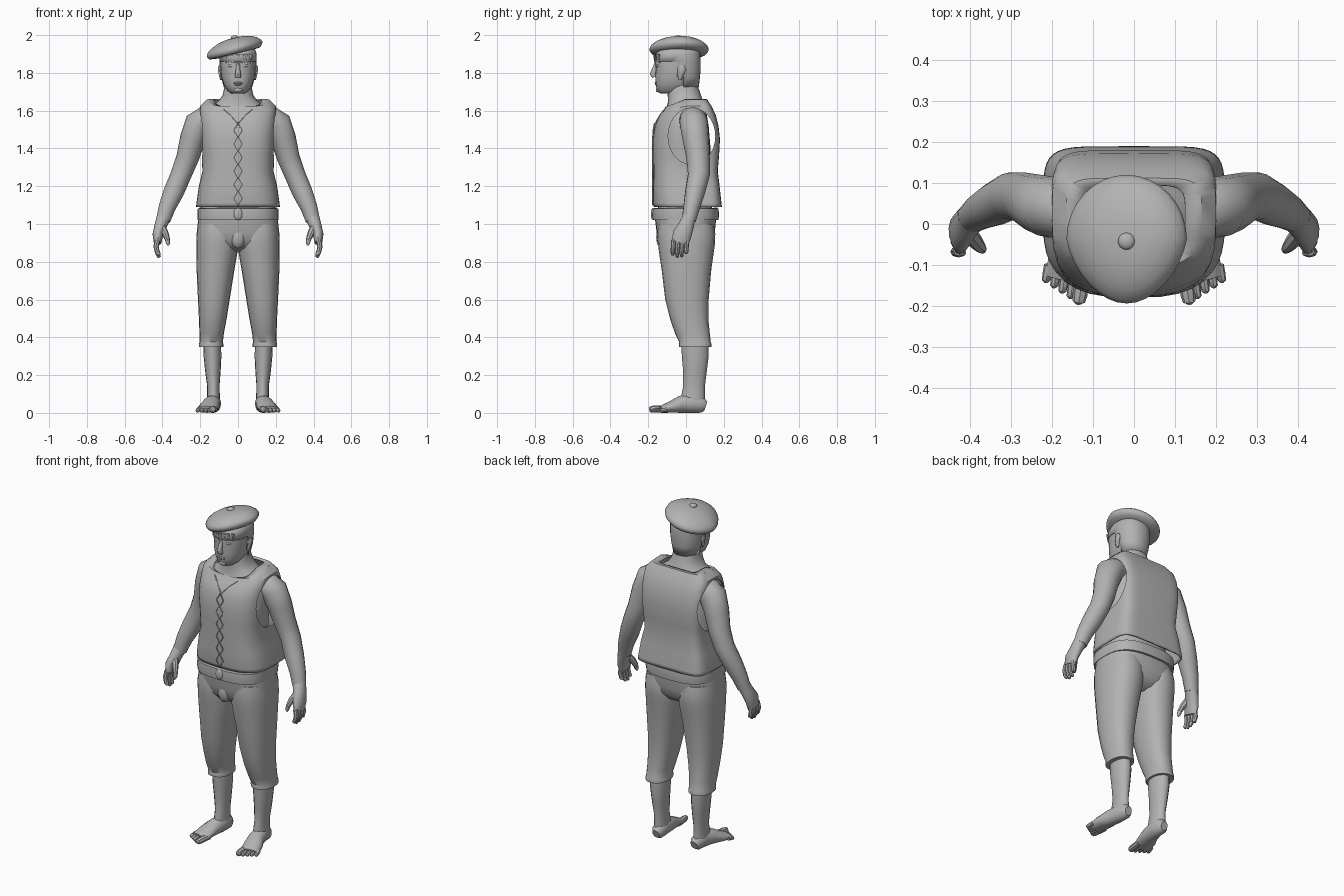
import bpy, bmesh, math
from mathutils import Vector

grey = bpy.data.materials.new("plain grey")
grey.diffuse_color = (0.45, 0.45, 0.45, 1)


def finish(name, bm, mirror=False, angle=40):
    bmesh.ops.recalc_face_normals(bm, faces=bm.faces)
    for f in bm.faces:
        f.smooth = True
    me = bpy.data.meshes.new(name)
    bm.to_mesh(me)
    bm.free()
    me.set_sharp_from_angle(angle=math.radians(angle))
    me.materials.append(grey)
    ob = bpy.data.objects.new(name, me)
    bpy.context.collection.objects.link(ob)
    if mirror:
        ob.modifiers.new("mirror", 'MIRROR')
    return ob


def skin(bm, loops, caps=True):
    """Bridge equal-length loops of points."""
    vs = [[bm.verts.new(p) for p in lp] for lp in loops]
    n = len(vs[0])
    for a, b in zip(vs, vs[1:]):
        for i in range(n):
            j = (i + 1) % n
            bm.faces.new((a[i], a[j], b[j], b[i]))
    if caps:
        bm.faces.new(vs[0][::-1])
        bm.faces.new(vs[-1])


def circle(n, p=2.0, front=None):
    """Unit superellipse; the front half may use its own exponent."""
    out = []
    for i in range(n):
        a = 2 * math.pi * i / n
        c, s = math.cos(a), math.sin(a)
        e = 2 / (front if front and s < 0 else p)
        out.append((math.copysign(abs(c) ** e, c), math.copysign(abs(s) ** e, s)))
    return out


def stack(rows, n=24, p=2.0, caps=True, sx=0.0, egg=0.0, front=None):
    """Horizontal rings: (z, x0, x1, y0, y1[, dip of the front half])."""
    bm, loops = bmesh.new(), []
    for z, x0, x1, y0, y1, *dip in rows:
        cx, cy, rx, ry = (x0 + x1) / 2, (y0 + y1) / 2, (x1 - x0) / 2, (y1 - y0) / 2
        loop = []
        for u, v in circle(n, p, front):
            x, y = cx + rx * u * (1 + egg * min(v, 0)), cy + ry * v
            loop.append((x, y, z + sx * (x - cx) + (dip[0] * min(y - cy, 0) if dip else 0)))
        loops.append(loop)
    skin(bm, loops, caps)
    return bm


def sym(rows):
    return [(z, -r, r, *rest) for z, r, *rest in rows]


def tube(bm, pts, n=10, ref=(0, 1, 0)):
    """Rings across a path: (x, y, z, radius towards ref, radius sideways)."""
    P = [Vector(p[:3]) for p in pts]
    loops = []
    for i, p in enumerate(pts):
        t = (P[min(i + 1, len(P) - 1)] - P[max(i - 1, 0)]).normalized()
        u = Vector(ref)
        u = (u - t * u.dot(t)).normalized()
        v = t.cross(u)
        loops.append([P[i] + u * p[3] * c + v * p[4] * s for c, s in circle(n)])
    skin(bm, loops)


def blob(bm, loc, size, seg=12):
    r = bmesh.ops.create_uvsphere(bm, u_segments=seg, v_segments=8, radius=1)
    for v in r["verts"]:
        v.co = Vector([l + c * s for l, c, s in zip(loc, v.co, size)])


# Torso and neck
finish("torso_and_neck", stack(sym([
    (1.05, .20, -.15, .14), (1.25, .172, -.14, .13), (1.40, .18, -.145, .13),
    (1.52, .19, -.135, .12), (1.58, .175, -.115, .11), (1.62, .145, -.102, .10),
    (1.65, .105, -.095, .09), (1.68, .082, -.097, .08), (1.72, .073, -.095, .066),
    (1.75, .07, -.08, .06)]), 28, 2.3))

# Head
head_rows = [(1.69, .036, -.135, -.02), (1.705, .056, -.154, .01), (1.74, .077, -.160, .05),
             (1.78, .088, -.163, .064), (1.82, .092, -.160, .068), (1.86, .094, -.165, .068),
             (1.90, .094, -.155, .066), (1.94, .08, -.13, .05)]
finish("head", stack(sym(head_rows), 28, 2.3))

# Hair shell: back, sides and crown, opened over the face
bm = stack([(z, -r - .005, r + .005, a - .005, b + .01)
            for z, r, a, b in [(1.725, .072, -.15, .058)] + head_rows[3:]], 28, 2.3, False)
gone = [f for f in bm.faces if f.calc_center_median().z < 1.87
        and f.calc_center_median().y < (-.035 if f.calc_center_median().z > 1.8 else -.005)]
bmesh.ops.delete(bm, geom=gone, context='FACES')
finish("hair", bm).modifiers.new("thickness", 'SOLIDIFY').thickness = .006
bm = bmesh.new()
for i in range(7):
    x = -.066 + .022 * i
    y = -.168 + 6 * x * x
    tube(bm, [(x, y, 1.90, .005, .011), (x + .004, y - .001, 1.868, .001, .001)], 6)
finish("fringe", bm)

# Face features
bm = bmesh.new()
tube(bm, [(0, -.155, 1.85, .012, .010), (0, -.166, 1.82, .014, .011),
          (0, -.174, 1.795, .017, .016), (0, -.168, 1.777, .012, .016)], 10)
finish("nose", bm)
bm = bmesh.new()
blob(bm, (.037, -.147, 1.838), (.018, .012, .009))
finish("eyes", bm, True)
bm = bmesh.new()
tube(bm, [(.012, -.164, 1.856, .005, .004), (.04, -.156, 1.863, .006, .005),
          (.068, -.134, 1.855, .004, .004)], 8, (0, 0, 1))
finish("eyebrows", bm, True)
bm = bmesh.new()
blob(bm, (0, -.156, 1.747), (.026, .010, .005))
blob(bm, (0, -.155, 1.739), (.022, .010, .006))
blob(bm, (0, -.147, 1.71), (.025, .013, .013))
finish("lips_and_chin", bm)
bm = bmesh.new()
tube(bm, [(.089, -.033, 1.765, .008, .006), (.094, -.028, 1.79, .014, .008),
          (.099, -.02, 1.82, .020, .008), (.098, -.02, 1.838, .012, .005)], 10)
finish("ears", bm, True)

# Beret, tilted sideways, with button
disc = [(-.028, .6), (-.022, .92), (-.008, .99), (.004, 1), (.018, .95), (.036, .8),
        (.05, .6), (.059, .35), (.062, .1)]
finish("beret", stack([(1.925 + h, -.018 - .147 * r, -.018 + .147 * r, -.037 - .157 * r, -.037 + .157 * r)
                       for h, r in disc], 32, 2, True, .24, .18), angle=60)
bm = bmesh.new()
blob(bm, (-.018, -.042, 1.987), (.021, .021, .012), 14)
finish("beret_button", bm)

# Sleeveless vest: square back, rounder front, cut armholes
vest = finish("vest", stack(sym([
    (1.09, .222, -.170, .19), (1.11, .220, -.174, .188), (1.20, .207, -.174, .178),
    (1.28, .188, -.174, .168), (1.36, .193, -.175, .175), (1.45, .200, -.176, .18),
    (1.52, .203, -.165, .172), (1.575, .203, -.143, .158), (1.625, .200, -.12, .135, .2),
    (1.66, .165, -.108, .112, .35), (1.662, .125, -.103, .095, .45)]), 40, 6, False, front=2.9))
sol = vest.modifiers.new("thickness", 'SOLIDIFY')
sol.thickness = .01
bpy.ops.mesh.primitive_cylinder_add(vertices=28, radius=1, depth=2, location=(0, .03, 1.465),
                                    rotation=(0, math.pi / 2, 0))
cutter = bpy.context.object
cutter.name = "armhole_cutter"
cutter.scale = (.15, .125, .3)
cutter.hide_render = True
cutter.display_type = 'WIRE'
cutter.data.materials.append(grey)
cut = vest.modifiers.new("armholes", 'BOOLEAN')
cut.object, cut.operation, cut.solver = cutter, 'DIFFERENCE', 'EXACT'

# Front lacing: mirrored zigzag makes a row of diamonds
bm = bmesh.new()
tube(bm, [(.002 if i % 2 == 0 else .022, -.175 + .0022 * max(0, i - 10) ** 2, 1.10 + .036 * i, .004, .004)
          for i in range(13)], 6)
finish("lacing", bm, True)
# V collar edge
bm = bmesh.new()
tube(bm, [(.003, -.161, 1.535, .003, .003), (.04, -.138, 1.578, .003, .003),
          (.075, -.114, 1.607, .003, .003)], 6)
finish("collar_edge", bm, True)

# Belt and buckle
finish("belt", stack(sym([(1.02, .20, -.165, .16), (1.02, .213, -.177, .172), (1.05, .215, -.18, .175),
                          (1.082, .213, -.177, .172), (1.085, .20, -.165, .16)]), 32, 2.8))
bm = bmesh.new()
blob(bm, (0, -.176, 1.053), (.024, .010, .032), 16)
finish("buckle", bm)

# Trousers: hips, legs and cuffs
finish("trouser_hips", stack(sym([
    (.855, .08, -.07, .07), (.875, .15, -.118, .115), (.91, .216, -.143, .142),
    (.96, .218, -.156, .153), (1.03, .21, -.165, .16)]), 28, 2.7))
finish("trouser_legs", stack([
    (1.00, .01, .212, -.145, .145), (.95, 0, .219, -.152, .155), (.90, 0, .221, -.149, .154),
    (.85, .003, .221, -.143, .147), (.75, .02, .219, -.128, .133), (.60, .044, .212, -.11, .12),
    (.50, .060, .207, -.085, .118), (.42, .075, .204, -.058, .126), (.375, .08, .204, -.035, .131),
    (.365, .077, .207, -.038, .135), (.35, .077, .207, -.036, .134), (.35, .09, .19, -.02, .118)],
    20, 2.3), True)
bm = bmesh.new()
blob(bm, (0, -.128, .93), (.04, .03, .06))
finish("trouser_fly", bm)

# Bare lower legs
finish("lower_legs", stack([
    (.37, .09, .183, -.025, .118), (.30, .088, .182, -.022, .12), (.22, .092, .174, -.015, .11),
    (.14, .098, .163, -.015, .10), (.09, .096, .164, -.025, .10), (.03, .094, .166, -.03, .102)],
    16), True)

# Feet and toes
bm = bmesh.new()
tube(bm, [(.127, .105, .035, .025, .022), (.127, .085, .042, .042, .036), (.13, .03, .05, .05, .040),
          (.14, -.03, .045, .045, .046), (.155, -.08, .031, .031, .054), (.167, -.135, .018, .018, .052)],
     14, (0, 0, 1))
for i in range(5):
    r = .018 if i == 0 else .0115
    bx, tx, ty = .124 + .021 * i, .135 + .020 * i, -.195 + .013 * i
    tube(bm, [(bx, -.10, .02, r, r), (tx - .003, ty + .02, r + .002, r, r),
              (tx, ty + .005, r, r * .85, r * .85), (tx, ty, r * .9, r * .4, r * .4)], 8, (0, 0, 1))
finish("feet", bm, True)

# Arms
bm = bmesh.new()
tube(bm, [(.13, .035, 1.56, .06, .06), (.17, .037, 1.555, .072, .070), (.208, .042, 1.53, .075, .076),
          (.24, .052, 1.45, .070, .068), (.267, .064, 1.35, .062, .060), (.302, .068, 1.26, .058, .055),
          (.34, .048, 1.17, .053, .054), (.375, .03, 1.09, .044, .045), (.396, .015, 1.02, .037, .038)], 16)
finish("arms", bm, True)

# Hands with fingers and thumb
bm = bmesh.new()
tube(bm, [(.394, .017, 1.035, .035, .038), (.41, .0, .99, .042, .033), (.424, -.02, .945, .050, .029),
          (.426, -.031, .90, .046, .020)], 14)
for i in range(4):
    y, tip = -.066 + .0235 * i, (.835, .822, .825, .845)[i]
    tube(bm, [(.427, y, .915, .012, .014), (.434, y - .002, .88, .0125, .014),
              (.427, y - .004, .85, .0115, .013), (.418, y - .004, tip + .004, .009, .010),
              (.416, y - .004, tip, .004, .005)], 8)
tube(bm, [(.405, -.02, .985, .020, .022), (.385, -.045, .95, .018, .018), (.374, -.058, .92, .014, .014),
          (.370, -.063, .895, .010, .010), (.369, -.063, .887, .005, .005)], 8)
finish("hands", bm, True)
